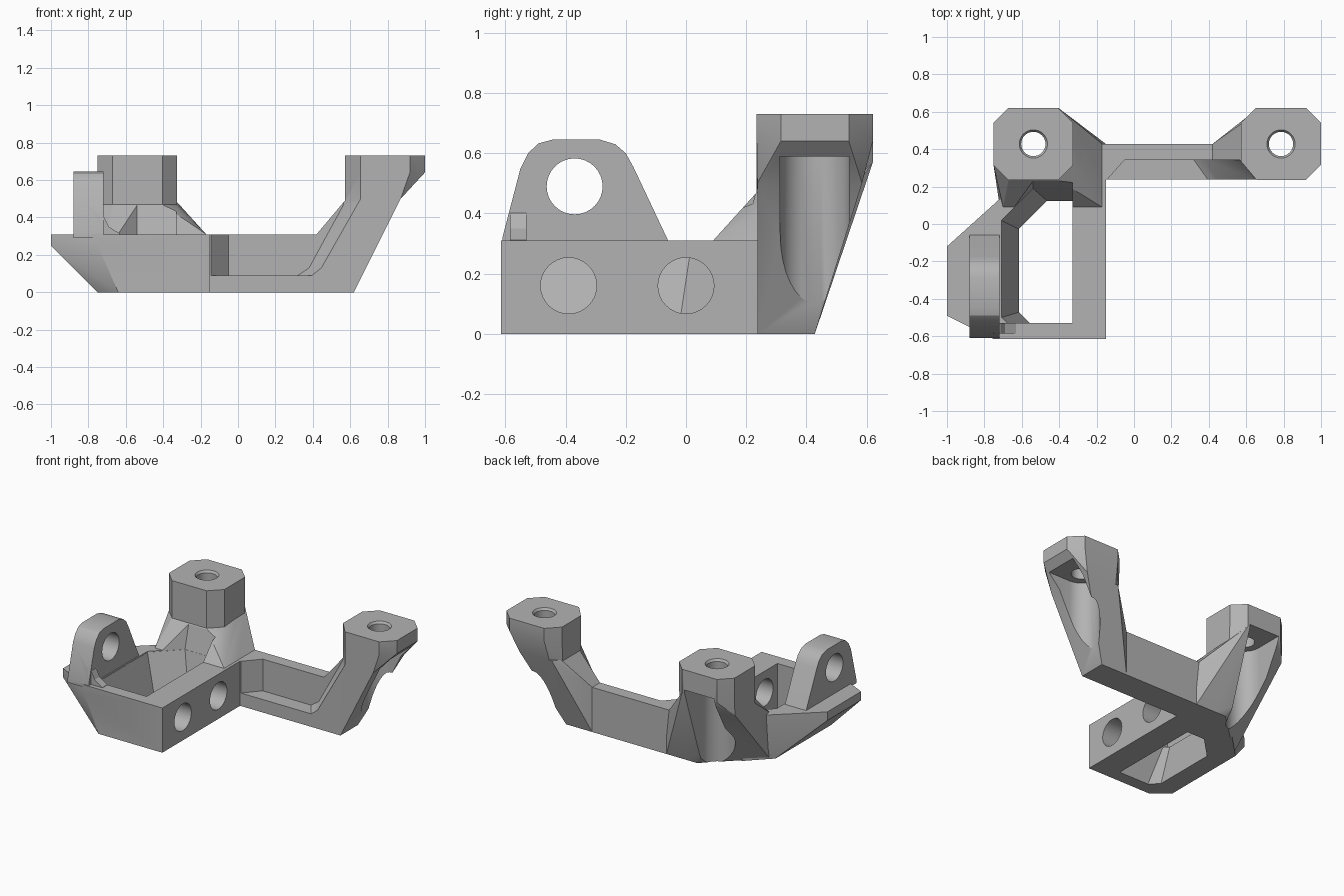
import bpy, bmesh, math
from mathutils import Matrix

cube = bpy.data.objects.get("Cube")
if cube:
    bpy.data.objects.remove(cube, do_unlink=True)

grey = bpy.data.materials.new("matte grey")
grey.use_nodes = True
grey.diffuse_color = (0.45, 0.45, 0.45, 1)
grey.node_tree.nodes["Principled BSDF"].inputs["Base Color"].default_value = grey.diffuse_color


def finish(name, bm):
    bmesh.ops.recalc_face_normals(bm, faces=bm.faces[:])
    mesh = bpy.data.meshes.new(name)
    bm.to_mesh(mesh)
    bm.free()
    mesh.materials.append(grey)
    obj = bpy.data.objects.new(name, mesh)
    bpy.context.collection.objects.link(obj)
    return obj


def hull(name, points):
    bm = bmesh.new()
    verts = [bm.verts.new(p) for p in points]
    res = bmesh.ops.convex_hull(bm, input=verts)
    junk = {g for g in res["geom_interior"] + res["geom_unused"] if isinstance(g, bmesh.types.BMVert)}
    bmesh.ops.delete(bm, geom=list(junk), context="VERTS")
    bmesh.ops.dissolve_limit(bm, angle_limit=0.01, verts=bm.verts[:], edges=bm.edges[:])
    return finish(name, bm)


def at_z(z, plan):
    return [(x, y, z) for x, y in plan]


def at_y(y, profile):
    return [(x, y, z) for x, z in profile]


def box(name, x0, x1, y0, y1, z0, z1):
    return hull(name, [(x, y, z) for x in (x0, x1) for y in (y0, y1) for z in (z0, z1)])


def cylinder(name, center, radius, length, axis="Z", flare=0):
    bm = bmesh.new()
    turn = Matrix.Rotation(math.pi / 2, 4, "Y") if axis == "X" else Matrix()
    bmesh.ops.create_cone(bm, cap_ends=True, segments=32, radius1=radius, radius2=radius + flare,
                          depth=length, matrix=Matrix.Translation(center) @ turn)
    return finish(name, bm)


def combine(target, other, operation):
    mod = target.modifiers.new(operation.lower(), "BOOLEAN")
    mod.operation, mod.solver, mod.object = operation, "EXACT", other
    bpy.context.view_layer.update()
    graph = bpy.context.evaluated_depsgraph_get()
    mesh = bpy.data.meshes.new_from_object(target.evaluated_get(graph))
    target.modifiers.clear()
    target.data = mesh
    bpy.data.objects.remove(other, do_unlink=True)


def octagon(cx, cy=0.428, hx=0.213, hy=0.193, c=0.08):
    return [(cx + sx * px, cy + sy * py) for sx in (-1, 1) for sy in (-1, 1)
            for px, py in ((hx, hy - c), (hx - c, hy))]


# Open box frame with sloping outer wall
floor = [(-0.15, -0.615), (-0.15, 0.24), (-0.6, 0.24), (-0.75, 0.09), (-0.75, -0.52), (-0.64, -0.615)]
rim = [(-0.15, -0.615), (-0.15, 0.24), (-0.6, 0.24), (-1, -0.12), (-1, -0.49), (-0.75, -0.615)]
bracket = hull("bracket", at_z(0, floor) + at_z(0.25, rim) + at_z(0.31, rim))

# Corner post: octagonal head on a flared base that leans back
plan = octagon(-0.538)
front_half = [p for p in plan if p[1] < 0.428]
corner = [(-0.325, 0.535), (-0.75, 0.535)]
head = hull("head", at_z(0.73, plan) + at_z(0.57, plan) + at_z(0.47, front_half + corner))
back = [(-0.15, 0.428), (-0.385, 0.428)]
foot = back + [(-0.15, 0.1), (-0.72, 0.11)]
shoulder = [(-0.17, 0.09), (-0.17, 0.428), (-0.7, 0.09)]
base = hull("base", at_z(0, foot) + at_z(0.12, back) + at_z(0.31, shoulder)
            + at_z(0.47, front_half + corner) + at_z(0.57, [(-0.405, 0.621), (-0.67, 0.621)]))
combine(base, head, "UNION")

# Arm with its leaning leg and end post
bar = [(-0.3, 0), (0.6, 0), (0.6, 0.1), (0.42, 0.31), (-0.3, 0.31)]
arm = hull("arm", at_y(0.237, bar) + at_y(0.428, bar))
leg = hull("leg", at_y(0.237, [(0.42, 0), (0.62, 0), (0.87, 0.5), (0.58, 0.5), (0.42, 0.31)])
           + at_y(0.428, [(0.42, 0), (0.62, 0), (0.68, 0.12), (0.42, 0.31)])
           + at_y(0.585, [(0.62, 0.5), (0.87, 0.5)]) + at_y(0.54, [(0.58, 0.5)]))
end_plan = octagon(0.786)
end_post = hull("end_post", at_z(0.73, end_plan) + at_z(0.64, end_plan)
                + at_z(0.46, [(0.573, 0.316), (0.573, 0.53), (0.65, 0.237)])
                + at_z(0.5, [(0.87, 0.237), (0.87, 0.585), (0.64, 0.585)]))
combine(arm, leg, "UNION")
combine(arm, end_post, "UNION")

# Tapered recess along the front of the arm
recess = hull("recess_cutter",
              at_y(0.23, [(-0.15, 0.09), (0.4, 0.09), (0.45, 0.13), (0.66, 0.5), (0.66, 0.8), (-0.15, 0.8)])
              + at_y(0.343, [(-0.05, 0.09), (0.32, 0.09), (0.38, 0.13), (0.565, 0.47), (0.565, 0.8), (-0.05, 0.8)]))
combine(arm, recess, "DIFFERENCE")
combine(bracket, base, "UNION")
combine(bracket, arm, "UNION")

# Tapered well through the frame
well_floor = [(-0.61, -0.47), (-0.55, -0.53), (-0.33, -0.53), (-0.33, 0.12), (-0.46, 0.12), (-0.61, -0.03)]
well_rim = [(-0.71, -0.5), (-0.68, -0.53), (-0.33, -0.53), (-0.33, 0.19), (-0.54, 0.19), (-0.71, 0.02)]
well_top = [(-0.71, -0.5), (-0.68, -0.53), (-0.33, -0.53), (-0.33, 0.234), (-0.54, 0.234), (-0.71, 0.064)]
for low, z0, high, z1 in ((well_floor, -0.02, well_rim, 0.31), (well_rim, 0.305, well_top, 0.48)):
    combine(bracket, hull("well_cutter", at_z(z0, low) + at_z(z1, high)), "DIFFERENCE")

# Upright ear with rounded shoulders and a small front gusset
side = [(-0.61, 0.29), (-0.61, 0.32), (-0.55, 0.55), (-0.525, 0.6), (-0.49, 0.633), (-0.445, 0.645),
        (-0.285, 0.645), (-0.235, 0.63), (-0.2, 0.6), (-0.175, 0.555), (-0.085, 0.35), (-0.05, 0.29)]
ear = hull("ear", [(x, y, z) for x in (-0.88, -0.718) for y, z in side])
gusset_profile = [(-0.75, 0.29), (-0.75, 0.42), (-0.715, 0.4), (-0.69, 0.35), (-0.63, 0.312), (-0.63, 0.29)]
bm = bmesh.new()
face = bm.faces.new([bm.verts.new(p) for p in at_y(-0.585, gusset_profile)])
push = bmesh.ops.extrude_face_region(bm, geom=[face])["geom"]
bmesh.ops.translate(bm, vec=(0, 0.055, 0), verts=[v for v in push if isinstance(v, bmesh.types.BMVert)])
gusset = finish("gusset", bm)
combine(bracket, ear, "UNION")
combine(bracket, gusset, "UNION")

# Countersunk bolt holes and wide clearance bores in the posts
for x in (-0.538, 0.786):
    combine(bracket, cylinder("bore_cutter", (x, 0.428, 0.24), 0.115, 0.7), "DIFFERENCE")
    combine(bracket, cylinder("bolt_cutter", (x, 0.428, 0.6), 0.065, 0.5), "DIFFERENCE")
    combine(bracket, cylinder("sink_cutter", (x, 0.428, 0.725), 0.065, 0.02, flare=0.014), "DIFFERENCE")

# Access slots opening the bores to the back and to the side
combine(bracket, box("slot_cutter", -0.653, -0.423, 0.43, 0.7, 0.02, 0.59), "DIFFERENCE")
combine(bracket, box("slot_cutter", 0.786, 1.1, 0.313, 0.543, 0.02, 0.59), "DIFFERENCE")

# Cross holes through the side wall and ear
for x, y, z, length in ((-0.24, -0.39, 0.16, 0.3), (-0.24, 0, 0.16, 0.3), (-0.8, -0.37, 0.49, 0.3)):
    combine(bracket, cylinder("cross_cutter", (x, y, z), 0.093, length, "X"), "DIFFERENCE")

bpy.ops.object.select_all(action="DESELECT")
bracket.select_set(True)
bpy.context.view_layer.objects.active = bracket
bpy.ops.object.shade_smooth_by_angle(angle=math.radians(28))
